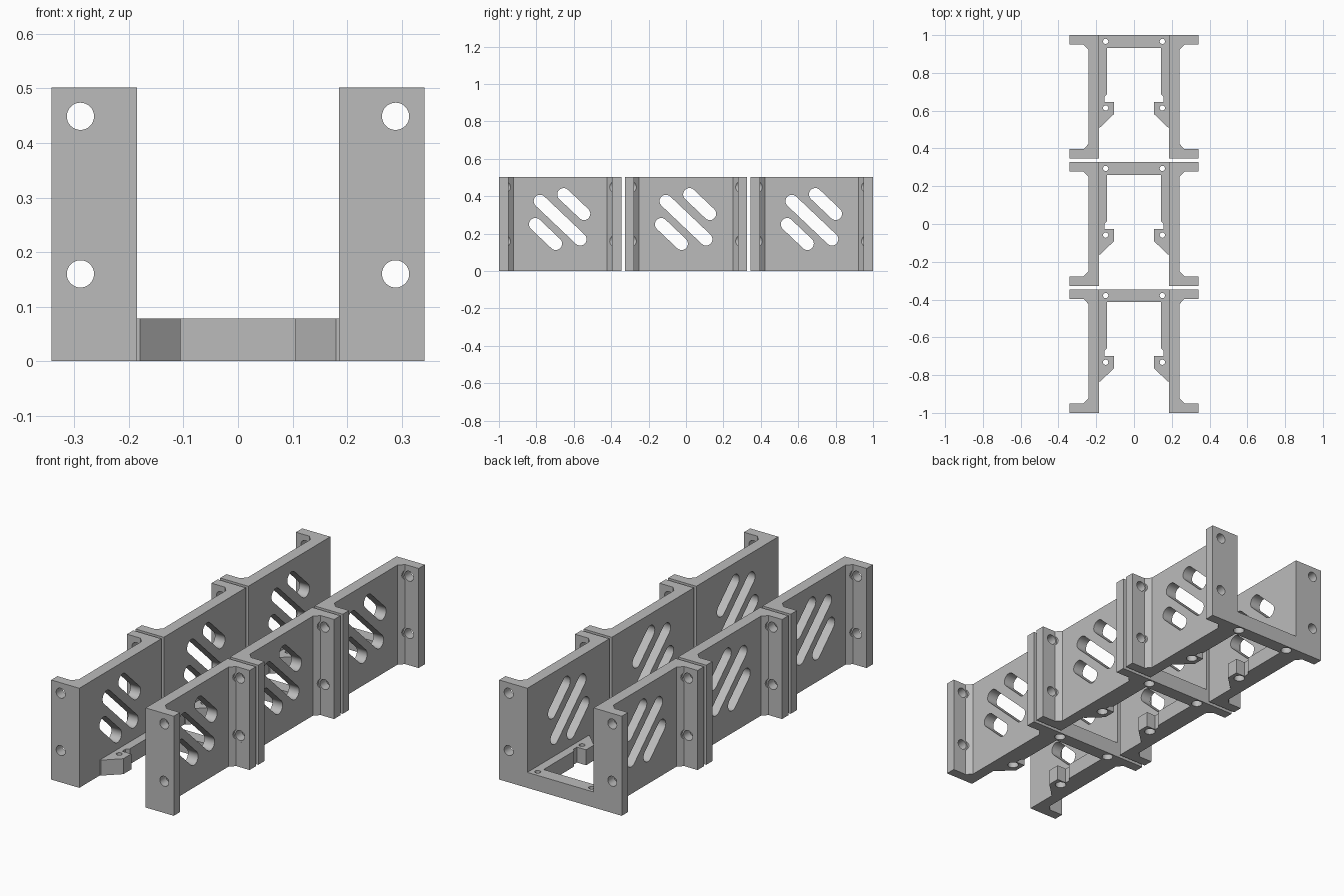
import bpy, bmesh, math
from mathutils import Vector

if "Cube" in bpy.data.objects:
    bpy.data.objects.remove(bpy.data.objects["Cube"])

UNIT = 0.654      # length of one bracket
PITCH = 0.673     # spacing between brackets
HEIGHT = 0.502
FLOOR = 0.078

grey = bpy.data.materials.new("matte grey")
grey.diffuse_color = (0.5, 0.5, 0.5, 1)
grey.use_nodes = True
grey.node_tree.nodes["Principled BSDF"].inputs["Base Color"].default_value = grey.diffuse_color


def prism(name, pts, lo, hi, axis="z"):
    """Extrude a 2D outline along an axis: z uses (x, y), x uses (y, z), y uses (x, z)."""
    place = {"z": lambda a, b, t: (a, b, t),
             "x": lambda a, b, t: (t, a, b),
             "y": lambda a, b, t: (a, t, b)}[axis]
    bm = bmesh.new()
    face = bm.faces.new([bm.verts.new(place(a, b, lo)) for a, b in pts])
    up = bmesh.ops.extrude_face_region(bm, geom=[face])["geom"]
    move = Vector(place(0, 0, hi - lo))
    bmesh.ops.translate(bm, vec=move, verts=[v for v in up if isinstance(v, bmesh.types.BMVert)])
    bmesh.ops.recalc_face_normals(bm, faces=bm.faces)
    mesh = bpy.data.meshes.new(name)
    bm.to_mesh(mesh)
    bm.free()
    ob = bpy.data.objects.new(name, mesh)
    bpy.context.collection.objects.link(ob)
    return ob


def circle(cx, cy, r, n=32):
    return [(cx + r * math.cos(2 * math.pi * i / n), cy + r * math.sin(2 * math.pi * i / n))
            for i in range(n)]


def capsule(cx, cy, half, r, angle, n=12):
    pts = []
    for end in (0, math.pi):
        for i in range(n + 1):
            a = angle + end - math.pi / 2 + math.pi * i / n
            pts.append((cx + half * math.cos(angle + end) + r * math.cos(a),
                        cy + half * math.sin(angle + end) + r * math.sin(a)))
    return pts


def finish(ob, cutters, mirror=False):
    """Cut, optionally mirror, bake the modifiers and shade."""
    for c in cutters:
        m = ob.modifiers.new("cut", "BOOLEAN")
        m.operation, m.solver, m.object = "DIFFERENCE", "EXACT", c
    if mirror:
        ob.modifiers.new("mirror", "MIRROR").use_mirror_merge = False
    bpy.context.view_layer.update()
    mesh = bpy.data.meshes.new_from_object(ob.evaluated_get(bpy.context.evaluated_depsgraph_get()))
    ob.modifiers.clear()
    ob.data = mesh
    mesh.materials.clear()
    mesh.materials.append(grey)
    for c in cutters:
        bpy.data.objects.remove(c)
    bpy.ops.object.select_all(action="DESELECT")
    ob.select_set(True)
    bpy.context.view_layer.objects.active = ob
    bpy.ops.object.shade_smooth_by_angle(angle=math.radians(25))


# Side wall with chamfered mounting flanges at both ends
half = [(0.185, 0), (0.342, 0), (0.342, 0.05), (0.267, 0.05), (0.242, 0.077)]
wall = prism("side_walls", half + [(x, UNIT - y) for x, y in reversed(half)], 0, HEIGHT)
cuts = []
# Diagonal vent slots
for dy, z, length in ((0.073, 0.358, 0.075), (0, 0.272, 0.148), (-0.078, 0.198, 0.075)):
    cuts.append(prism("slot_cutter", capsule(UNIT / 2 + dy, z, length, 0.034, math.radians(-43.5)),
                      0.1, 0.4, "x"))
# Bolt holes, with clearance for bolt heads in the chamfers
for z in (0.16, 0.449):
    cuts.append(prism("bolt_cutter", circle(0.289, z, 0.025), -0.1, UNIT + 0.1, "y"))
    cuts.append(prism("head_cutter", circle(0.289, z, 0.033), 0.05, UNIT - 0.05, "y"))
finish(wall, cuts, mirror=True)

# Floor frame: back bar, side rails and angled mounting tabs
right = [(0.185, UNIT), (0.185, 0.165), (0.18, 0.165), (0.105, 0.237), (0.105, 0.3),
         (0.156, 0.3), (0.156, 0.328), (0.142, 0.342), (0.142, 0.586)]
floor = prism("floor_frame", right + [(-x, y) for x, y in reversed(right)], 0, FLOOR)
cuts = []
for x in (-0.15, 0.15):
    for y in (0.268, 0.621):
        cuts.append(prism("screw_cutter", circle(x, y, 0.014, 24), -0.1, 0.2))
        cuts.append(prism("screw_head_cutter", circle(x, y, 0.026, 24), -0.1, 0.035))
finish(floor, cuts)

# Three identical brackets in a row
for part in (wall, floor):
    for i in range(3):
        ob = part if i == 0 else part.copy()
        if i:
            bpy.context.collection.objects.link(ob)
        ob.name = f"{part.name.split('.')[0]}_{i + 1}" if i else part.name
        ob.location.y = -1 + i * PITCH
